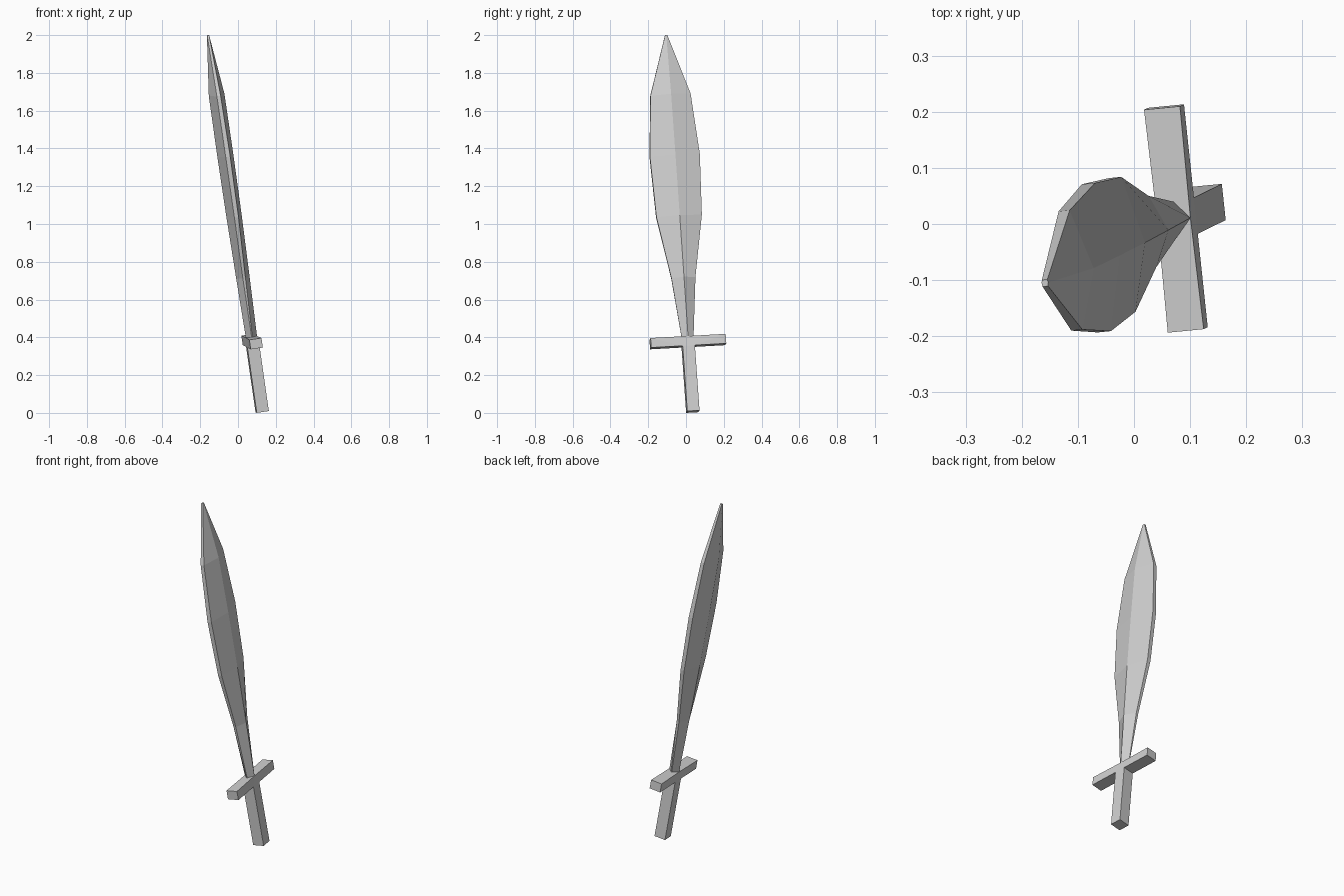
import bpy, bmesh
from mathutils import Vector

if "Cube" in bpy.data.objects:
    bpy.data.objects.remove(bpy.data.objects["Cube"])

# Tilted frame of the sword: along the blade, across the guard, through the flat
CENTRE = Vector((0.075, 0.01, 0.375))
ALONG = Vector((-0.142, -0.07, 0.987)).normalized()
ACROSS = Vector((-0.107, 0.99, 0.065))
ACROSS = (ACROSS - ALONG * ACROSS.dot(ALONG)).normalized()
FLAT = ACROSS.cross(ALONG).normalized()

steel = bpy.data.materials.new("grey steel")
steel.diffuse_color = (0.62, 0.62, 0.62, 1)
steel.use_nodes = True
steel.node_tree.nodes["Principled BSDF"].inputs["Base Color"].default_value = steel.diffuse_color


def point(n, w, s):
    return CENTRE + FLAT * n + ACROSS * w + ALONG * s


def finish(name, bm):
    bmesh.ops.remove_doubles(bm, verts=bm.verts, dist=0.00001)
    bmesh.ops.recalc_face_normals(bm, faces=bm.faces)
    mesh = bpy.data.meshes.new(name)
    bm.to_mesh(mesh)
    bm.free()
    mesh.materials.append(steel)
    bpy.context.collection.objects.link(bpy.data.objects.new(name, mesh))


def loft(name, rings):
    """Skin a list of rings of (n, w, s) points and cap both ends."""
    bm = bmesh.new()
    rows = [[bm.verts.new(point(*p)) for p in ring] for ring in rings]
    count = len(rows[0])
    for low, high in zip(rows, rows[1:]):
        for i in range(count):
            j = (i + 1) % count
            bm.faces.new((low[i], low[j], high[j], high[i]))
    bm.faces.new(rows[0][::-1])
    bm.faces.new(rows[-1])
    finish(name, bm)


H = 0.0325            # half side of the grip
LOW, TOP = -0.023, 0.028   # guard heights along the sword

# Grip: square bar
loft("grip", [[(-H, -H, s), (H, -H, s), (H, H, s), (-H, H, s)]
              for s in (-0.373, LOW)])

# Blade: ridged leaf shape with narrow flat edges
stations = [  # along, half width, half ridge thickness, half edge thickness
    (TOP, 0.032, 0.030, 0.002),
    (0.345, 0.064, 0.036, 0.007),
    (0.675, 0.121, 0.041, 0.011),
    (1.00, 0.133, 0.043, 0.012),
    (1.325, 0.107, 0.042, 0.010),
    (1.645, 0.006, 0.006, 0.005),
]
loft("blade", [[(t, 0, s), (e, w, s), (-e, w, s),
                (-t, 0, s), (-e, -w, s), (e, -w, s)]
               for s, w, t, e in stations])

# Cross guard: square-ended arms whose tops pinch into the blade root
bm = bmesh.new()


def face(*pts):
    bm.faces.new([bm.verts.new(point(*p)) for p in pts])


for m in (-1, 1):
    end = 0.2 * m
    face((-H, end, LOW), (H, end, LOW), (H, end, TOP), (-H, end, TOP))
    face((-H, end, LOW), (H, end, LOW), (H, H * m, LOW), (-H, H * m, LOW))
    face((-H, end, TOP), (H, end, TOP), (0, H * m, TOP))
    for k in (-1, 1):
        face((k * H, end, TOP), (k * H, end, LOW), (k * H, H * m, LOW))
        face((k * H, end, TOP), (k * H, H * m, LOW), (k * 0.030, 0, TOP))
        face((k * H, end, TOP), (k * 0.030, 0, TOP), (0, H * m, TOP))
for k in (-1, 1):
    face((k * H, -H, LOW), (k * H, H, LOW), (k * 0.030, 0, TOP))
face((-H, -H, LOW), (H, -H, LOW), (H, H, LOW), (-H, H, LOW))
face((0.030, 0, TOP), (0, H, TOP), (-0.030, 0, TOP), (0, -H, TOP))
finish("cross_guard", bm)
